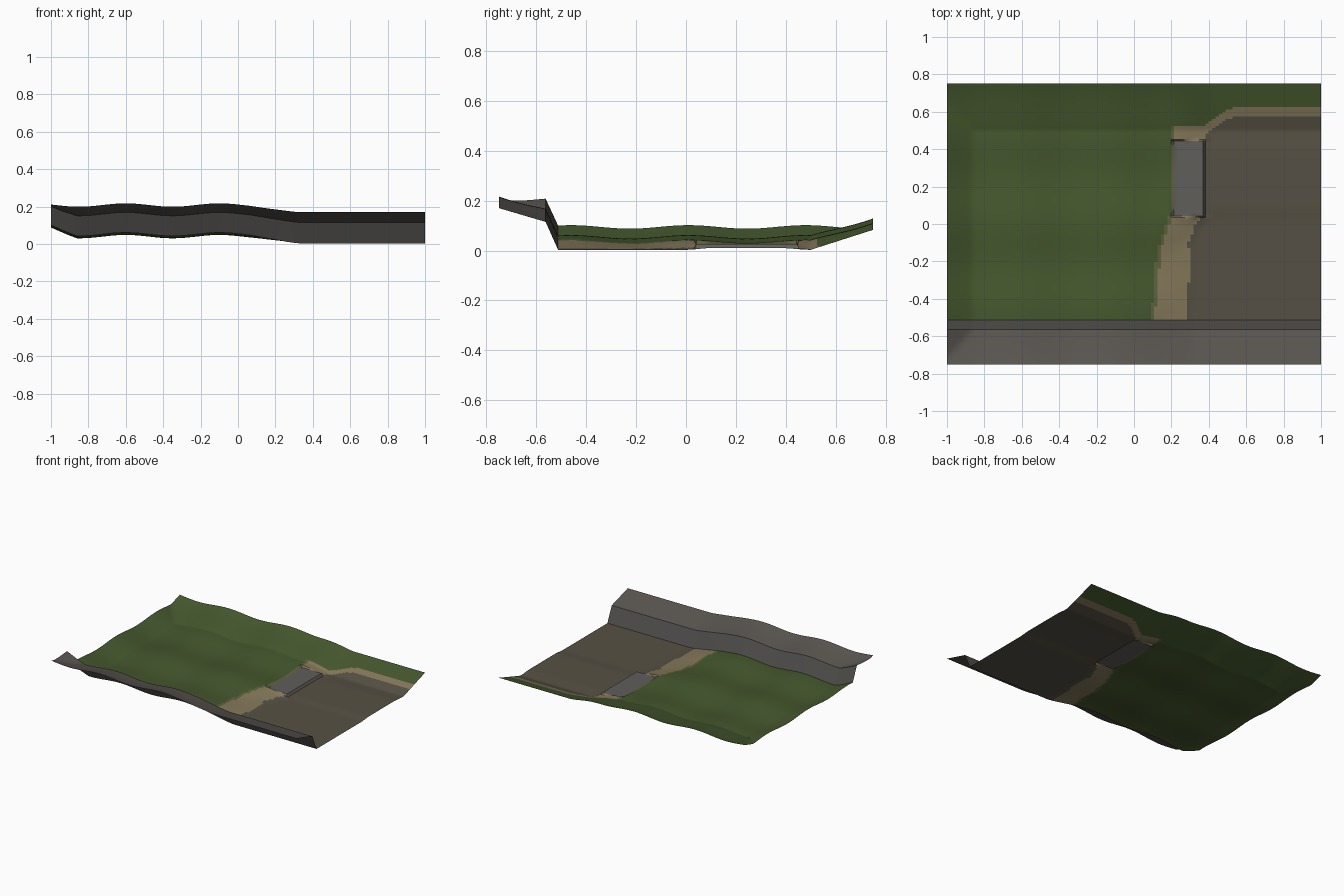
import bpy, math

if "Cube" in bpy.data.objects:
    bpy.data.objects.remove(bpy.data.objects["Cube"])


def clamp(t):
    return max(0.0, min(1.0, t))


def smooth(a, b, v):
    t = clamp((v - a) / (b - a))
    return t * t * (3 - 2 * t)


def lerp_points(pts, v):
    if v <= pts[0][0]:
        return pts[0][1]
    for (a, p), (b, q) in zip(pts, pts[1:]):
        if v <= b:
            return p + (q - p) * (v - a) / (b - a)
    return pts[-1][1]


# Edges of the dirt strip between grass and low ground, as x against y
STRIP_LEFT = [(-0.51, 0.09), (-0.3, 0.11), (-0.15, 0.12), (0.0, 0.17), (0.05, 0.19)]
STRIP_RIGHT = [(-0.51, 0.28), (-0.2, 0.3), (-0.1, 0.29), (0.0, 0.33), (0.04, 0.375)]
# Back path centre, as y against x
PATH = [(0.38, 0.505), (0.42, 0.53), (0.52, 0.595), (1.0, 0.598)]
WALL_FOOT, WALL_TOP = -0.513, -0.563


def height(x, y):
    grass = (0.046 + 0.009 * math.cos(math.tau * (x + 0.1) / 0.5)
             + 0.007 * math.cos(math.tau * (y - 0.01) / 0.47))
    low = 0.003 + 0.007 * smooth(0, 0.1, y) * (1 - smooth(0.38, 0.5, y))
    left, right = lerp_points(STRIP_LEFT, y), lerp_points(STRIP_RIGHT, y)
    z = grass + (low - grass) * smooth(left - 0.04, right + 0.06, x)
    # Flat slab with a step down on its right
    if 0.04 <= y <= 0.445:
        if 0.215 <= x <= 0.371:
            z = 0.027
        elif x > 0.371:
            z = low
    # Raised margins
    side = 0.046 * clamp((-0.86 - x) / 0.14)
    back = 0.08 * clamp((y - 0.5) / 0.25)
    front = 0.055 * clamp((WALL_TOP - y) / (0.75 + WALL_TOP))
    wall = 0.112 * clamp((WALL_FOOT - y) / (WALL_FOOT - WALL_TOP))
    return z + wall + max(side, back, front)


def material(name, rgb):
    m = bpy.data.materials.new(name)
    m.diffuse_color = (*rgb, 1)
    m.use_nodes = True
    m.node_tree.nodes["Principled BSDF"].inputs["Base Color"].default_value = m.diffuse_color
    return m


MATS = {
    "grass": material("grass", (0.060, 0.098, 0.027)),
    "grass_edge": material("grass_edge", (0.115, 0.125, 0.050)),
    "dirt": material("dirt", (0.235, 0.190, 0.103)),
    "low_ground": material("low_ground", (0.094, 0.081, 0.058)),
    "slab": material("slab", (0.118, 0.112, 0.104)),
    "rock": material("rock", (0.100, 0.090, 0.080)),
    "rock_face": material("rock_face", (0.085, 0.080, 0.074)),
}


def floor_kind(x, y):
    if 0.215 < x < 0.38 and 0.04 < y < 0.445:
        return "slab"
    if x > 0.38 and y > 0.0:
        d = y - lerp_points(PATH, x)
        w = 0.025
        return "low_ground" if d < -w else "dirt" if d < w else "grass"
    if y > 0.53:
        return "grass"
    left, right = lerp_points(STRIP_LEFT, y), lerp_points(STRIP_RIGHT, y)
    if x < left:
        return "grass"
    if x < left + 0.02:
        return "grass_edge"
    return "dirt" if x < right or y > 0.44 else "low_ground"


def steps(a, b, size):
    n = max(1, round((b - a) / size))
    return [a + (b - a) * i / n for i in range(n + 1)]


def sheet(name, xs, ys, kind):
    """Height-mapped sheet with a material chosen per face."""
    w = len(xs)
    verts = [(x, y, height(x, y)) for y in ys for x in xs]
    faces, kinds = [], []
    for j in range(len(ys) - 1):
        for i in range(w - 1):
            a = j * w + i
            faces.append((a, a + 1, a + w + 1, a + w))
            kinds.append(kind((xs[i] + xs[i + 1]) / 2, (ys[j] + ys[j + 1]) / 2))
    me = bpy.data.meshes.new(name)
    me.from_pydata(verts, [], faces)
    used = sorted(set(kinds))
    for k in used:
        me.materials.append(MATS[k])
    for p, k in zip(me.polygons, kinds):
        p.material_index = used.index(k)
    ob = bpy.data.objects.new(name, me)
    bpy.context.collection.objects.link(ob)
    bpy.context.view_layer.objects.active = ob
    ob.select_set(True)
    bpy.ops.object.shade_smooth_by_angle(angle=math.radians(35))
    ob.select_set(False)


# Columns and rows line up with the slab and the wall creases
xs = (steps(-1, -0.86, 0.02)[:-1] + steps(-0.86, 0.215, 0.018)[:-1]
      + steps(0.215, 0.37, 0.018) + steps(0.381, 1, 0.018))
ys = (steps(WALL_FOOT, 0.035, 0.018) + steps(0.042, 0.444, 0.018)
      + steps(0.452, 0.5, 0.016)[:-1] + steps(0.5, 0.75, 0.0125))

sheet("field_floor", xs, ys, floor_kind)
sheet("rock_wall", xs, steps(WALL_TOP, WALL_FOOT, 0.0125), lambda x, y: "rock_face")
sheet("upper_bank", xs, steps(-0.75, WALL_TOP, 0.017), lambda x, y: "rock")
